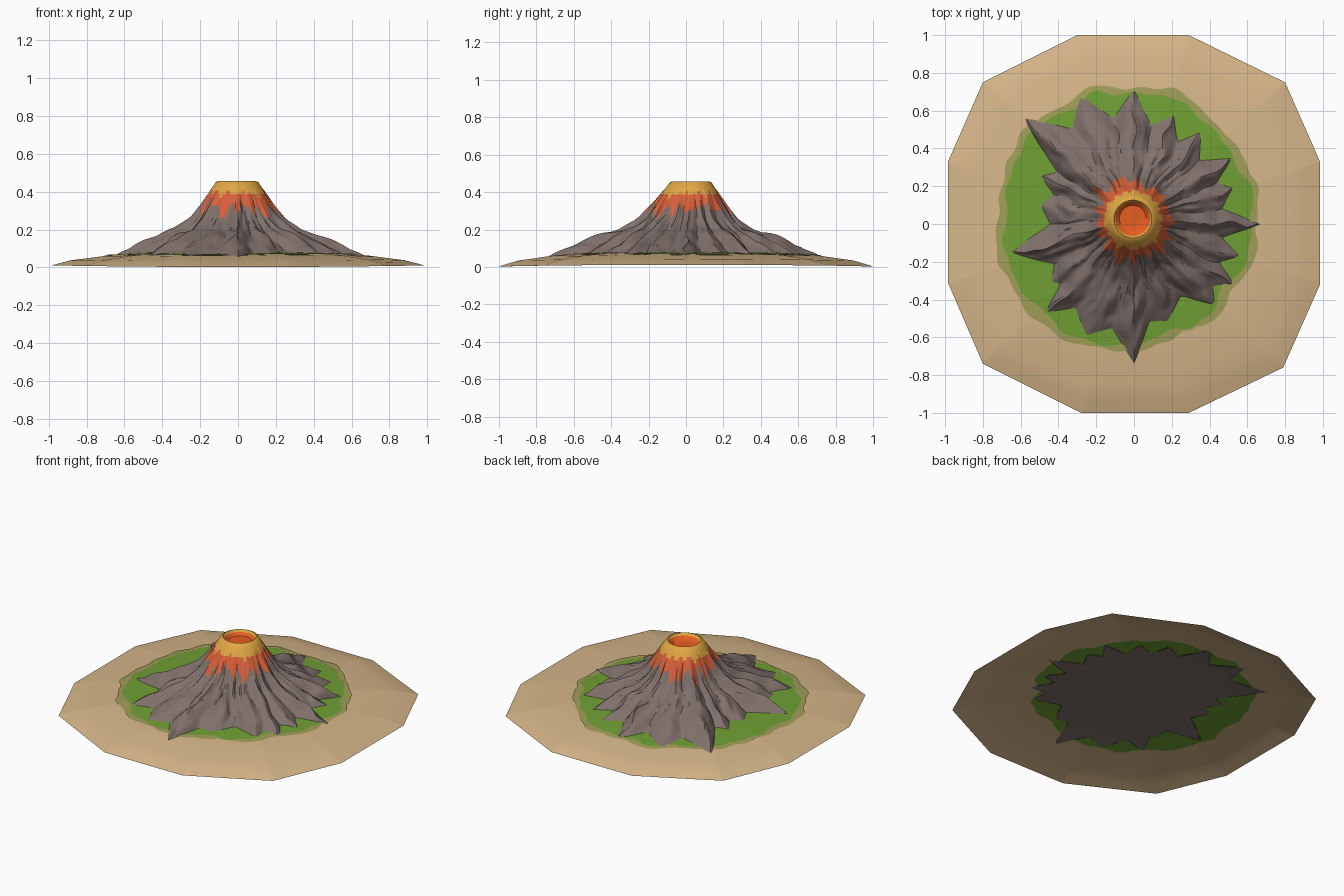
import bpy, bmesh, math
from mathutils import noise, Vector

if "Cube" in bpy.data.objects:
    bpy.data.objects.remove(bpy.data.objects["Cube"])

def material(name, rgb):
    m = bpy.data.materials.new(name)
    m.diffuse_color = [((c / 255 + 0.055) / 1.055) ** 2.4 for c in rgb] + [1]
    m.use_nodes = True
    m.node_tree.nodes["Principled BSDF"].inputs["Base Color"].default_value = m.diffuse_color
    return m

SAND = material("sand", (214, 182, 137))
GRASS = material("grass_green", (112, 160, 52))
FRINGE = material("dry_grass", (160, 158, 88))
ROCK = material("grey_rock", (128, 112, 107))
YELLOW = material("yellow_lava", (226, 168, 68))
ORANGE = material("orange_lava", (216, 96, 58))
HOT = material("hot_lava", (232, 94, 34))

def lerp_table(table, x):
    for (a, u), (b, v) in zip(table, table[1:]):
        if x <= b:
            return u + (v - u) * max(0, (x - a) / (b - a))
    return table[-1][1]

def wobble(a, freq, seed):
    return noise.noise(Vector((math.cos(a) * freq, math.sin(a) * freq, seed)))

# island outline (12 corners) and gentle beach slope
OUTLINE = [(.985, -.32), (.985, .33), (.8, .75), (.29, 1), (-.3, 1), (-.8, .75),
           (-.985, .33), (-.985, -.31), (-.8, -.74), (-.28, -1), (.29, -1), (.79, -.76)]
BEACH = [(0, .08), (.5, .076), (.7, .062), (.9, .033), (1, .002)]

def edge_fraction(x, y):
    # the outline edge a point is nearest to measures how far out it is
    t = 0
    for (ax, ay), (bx, by) in zip(OUTLINE, OUTLINE[1:] + OUTLINE[:1]):
        nx, ny = by - ay, ax - bx
        t = max(t, (x * nx + y * ny) / (ax * nx + ay * ny))
    return t

def ground(x, y):
    t = edge_fraction(x, y)
    return lerp_table(BEACH, t) + .009 * x * x * t ** 4

# shared directions: even steps plus the exact island corners
N = 252
ANGLES = sorted([math.tau * i / N for i in range(N)] +
                [math.atan2(y, x) % math.tau for x, y in OUTLINE])

def sheet(name, rings, mats, rule=None, angle=40):
    """Skin rings of points, going outwards, into an open upward-facing sheet."""
    bm = bmesh.new()
    rows = [[bm.verts.new(p) for p in r] for r in rings]
    for a, b in zip(rows, rows[1:]):
        for i in range(len(b)):
            j = (i + 1) % len(b)
            if len(a) == 1:
                bm.faces.new((a[0], b[i], b[j]))
            else:
                bm.faces.new((a[i], b[i], b[j], a[j]))
    bmesh.ops.dissolve_degenerate(bm, dist=1e-5, edges=bm.edges[:])
    if rule:
        for f in bm.faces:
            f.material_index = rule(f.calc_center_median())
    me = bpy.data.meshes.new(name)
    bm.to_mesh(me)
    bm.free()
    for m in mats:
        me.materials.append(m)
    ob = bpy.data.objects.new(name, me)
    bpy.context.collection.objects.link(ob)
    bpy.ops.object.select_all(action='DESELECT')
    ob.select_set(True)
    bpy.context.view_layer.objects.active = ob
    bpy.ops.object.shade_smooth_by_angle(angle=math.radians(angle))
    return ob

# volcano foot radius by angle: ridges alternate with gullies
FOOT = [(0, .67), (10, .48), (20, .56), (27, .5), (34, .63), (44, .49), (54, .61), (62, .5),
        (70, .62), (80, .54), (90, .72), (101, .58), (113, .75), (123, .61), (136, .81),
        (146, .5), (153, .56), (160, .46), (168, .51), (180, .45), (193, .67), (207, .48),
        (215, .54), (219, .51), (225, .67), (235, .55), (247, .65), (258, .57), (270, .74),
        (279, .53), (289, .55), (303, .46), (315, .61), (322, .54), (329, .63), (336, .5),
        (343, .59), (351, .48), (360, .67)]

def foot(a):
    d = math.degrees(a) % 360
    for (a0, r0), (a1, r1) in zip(FOOT, FOOT[1:]):
        if d <= a1:
            u = (d - a0) / (a1 - a0)
            u = u if r1 > r0 else 1 - u
            return min(r0, r1) + abs(r1 - r0) * u ** 1.25

# ground bands: sand, dry fringe and grass follow one surface
def patch(base, seed):
    def radius(a):
        drift = .05 * math.cos(a - 2.63)           # the patch sits off to the back left
        return base + drift + .05 * wobble(a, 2.5, 3) + .04 * wobble(a, 5.3, seed)
    return radius

grass_edge = patch(.665, 7)

def fringe_edge(a):
    return max(patch(.70, 12)(a), grass_edge(a) + .01)

def island_edge(a):
    return 1 / edge_fraction(math.cos(a), math.sin(a))

def band(name, inner, outer, mat, steps, lift=0):
    rings = []
    for t in steps:
        ring = []
        for a in ANGLES:
            r1 = outer(a)
            r0 = min(inner(a), r1)
            r = r0 + (r1 - r0) * t
            x, y = r * math.cos(a), r * math.sin(a)
            ring.append((x, y, ground(x, y) + lift))
        rings.append(ring)
    return sheet(name, rings, [mat])

band("sand_beach", grass_edge, island_edge, SAND, [0, .15, .35, .55, .7, .85, 1])
band("dry_grass_fringe", grass_edge, fringe_edge, FRINGE, [0, .5, 1], .004)
band("grass", lambda a: foot(a) - .012, grass_edge, GRASS, [0, .33, .66, 1], .002)

# rock floor closing the volcano from below, at ground level
band("rock_floor", lambda a: .001, lambda a: foot(a) - .004, ROCK, [0, .3, .6, .8, 1], -.003).data.flip_normals()

# height above ground along a ridge, as if every ridge ended at s = 0.72
SLOPE = [(0, .345), (.07, .345), (.09, .362), (.1, .377), (.112, .372), (.13, .345), (.16, .308),
         (.2, .258), (.27, .178), (.36, .122), (.48, .088), (.56, .058), (.65, .024), (.72, -.002)]

def volcano_point(a, s):
    R = foot(a)
    r = s if s <= .14 else .14 + (s - .14) * (R - .14) / .58
    fade = max(0, 1 - r / .4)                      # summit sits slightly off centre
    k = max(0, min(1, (s - .13) / .1)) * max(0, min(1, (.72 - s) / .1))
    bend = a + k * .07 * noise.noise(Vector((r * 9, math.cos(a) * 3, math.sin(a) * 3)))
    x = -.008 * fade + r * math.cos(bend)
    y = .035 * fade + r * math.sin(bend)
    crag = .03 * abs(wobble(a, 6, r * 5)) + .012 * wobble(a, 14, r * 8)
    return (x, y, ground(x, y) + lerp_table(SLOPE, s) + k * (crag - .004))

STEPS = [.04, .07, .09, .1, .112, .13, .145] + [.16 + .56 * i / 32 for i in range(33)]
rings = [[volcano_point(0, 0)]] + [[volcano_point(a, s) for a in ANGLES] for s in STEPS]

def lava_rule(c):
    x, y = c.x + .006, c.y - .027
    a, r = math.atan2(y, x), math.hypot(x, y)
    if r < .093:
        return 3
    if c.z > .392 + .03 * wobble(a, 5, 1):
        return 1
    # drips run further down at some angles
    if c.z > .31 + .07 * wobble(a, 6, 4) + .02 * math.sin(a * 17):
        return 2
    return 0

sheet("volcano", rings, [ROCK, YELLOW, ORANGE, HOT], lava_rule)
